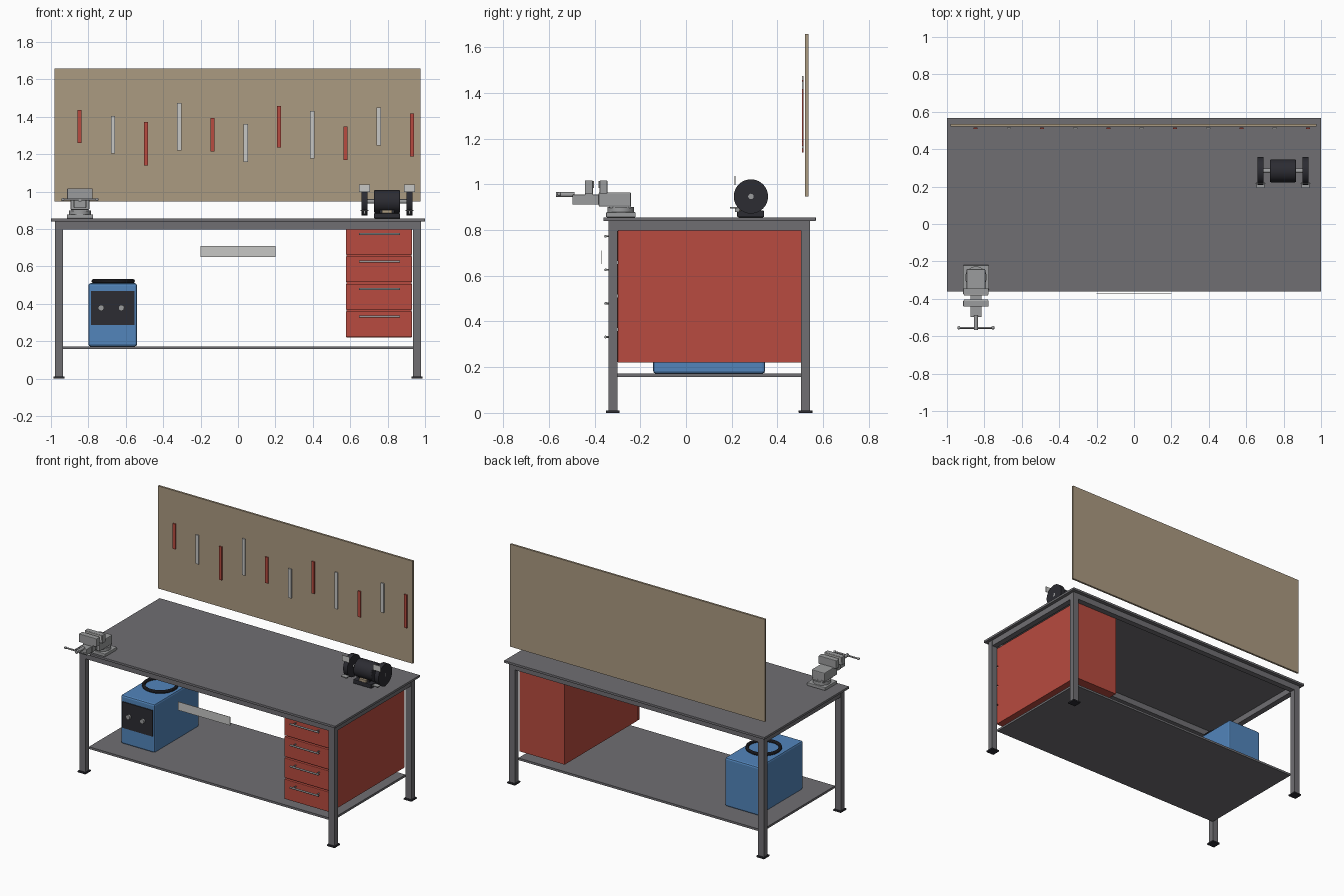
import bpy, math
from mathutils import Vector

if "Cube" in bpy.data.objects:
    bpy.data.objects.remove(bpy.data.objects["Cube"])


def mat(name, r, g, b):
    m = bpy.data.materials.new(name)
    m.diffuse_color = (r, g, b, 1)
    m.use_nodes = True
    m.node_tree.nodes["Principled BSDF"].inputs["Base Color"].default_value = m.diffuse_color
    return m


STEEL = mat("dark steel", 0.16, 0.158, 0.17)
RED = mat("drawer red", 0.48, 0.07, 0.05)
BLUE = mat("machine blue", 0.085, 0.235, 0.50)
TAN = mat("board tan", 0.41, 0.325, 0.22)
LIGHT = mat("light metal", 0.57, 0.57, 0.56)
VISE = mat("vise grey", 0.33, 0.335, 0.34)
BLACK = mat("black", 0.025, 0.025, 0.032)


def finish(o, name, m, bevel=0, smooth=False):
    o.name = name
    o.data.materials.append(m)
    if bevel:
        b = o.modifiers.new("bevel", 'BEVEL')
        b.width, b.segments = bevel, 2
    if smooth:
        bpy.ops.object.shade_smooth_by_angle(angle=math.radians(35))
    return o


def box(name, m, x, y, z, bevel=0):
    """Box from (min, max) ranges."""
    bpy.ops.mesh.primitive_cube_add(size=1)
    o = bpy.context.object
    size = [r[1] - r[0] for r in (x, y, z)]
    mid = Vector([(r[1] + r[0]) / 2 for r in (x, y, z)])
    for v in o.data.vertices:
        v.co = Vector([c * s for c, s in zip(v.co, size)])
    o.location = mid
    return finish(o, name, m, bevel)


def rod(name, m, centre, r, length, axis='Z', sides=32, bevel=0):
    rot = {'X': (0, math.pi / 2, 0), 'Y': (math.pi / 2, 0, 0), 'Z': (0, 0, 0)}[axis]
    bpy.ops.mesh.primitive_cylinder_add(vertices=sides, radius=r, depth=length,
                                        location=centre, rotation=rot)
    return finish(bpy.context.object, name, m, bevel, True)


def ball(name, m, centre, r):
    bpy.ops.mesh.primitive_uv_sphere_add(segments=16, ring_count=8, radius=r, location=centre)
    return finish(bpy.context.object, name, m, 0, True)


# Bench top, legs, feet, apron rails, lower shelf
box("bench_top", STEEL, (-1, 1), (-0.362, 0.568), (0.84, 0.856), 0.002)
for sx, side in ((-1, "left"), (1, "right")):
    for yc, end in ((-0.32, "front"), (0.523, "back")):
        xc = sx * 0.957
        box(f"{end}_{side}_leg", STEEL, (xc - .022, xc + .022), (yc - .02, yc + .02), (0.01, 0.84))
        box(f"{end}_{side}_foot", BLACK, (xc - .03, xc + .03), (yc - .03, yc + .03), (0, 0.011), 0.002)
    box(f"{side}_rail", STEEL, (xc - .02, xc + .02), (-0.3, 0.503), (0.798, 0.84))
for yc, end in ((-0.32, "front"), (0.523, "back")):
    box(f"{end}_rail", STEEL, (-0.935, 0.935), (yc - .02, yc + .02), (0.798, 0.84))
box("lower_shelf", STEEL, (-0.935, 0.935), (-0.3, 0.503), (0.157, 0.172))

# Drawer cabinet
box("drawer_cabinet", RED, (0.58, 0.928), (-0.298, 0.503), (0.22, 0.798))
for i in range(4):
    z = 0.222 + i * 0.147
    box(f"drawer_front_{i+1}", RED, (0.577, 0.93), (-0.318, -0.298), (z, min(z + 0.138, 0.798)), 0.003)
    hz = 0.332 + i * 0.147
    rod(f"drawer_handle_{i+1}", VISE, (0.757, -0.352, hz), 0.006, 0.22, 'X', 12)
    for hx in (0.667, 0.847):
        rod(f"handle_post_{i+1}", VISE, (hx, -0.335, hz), 0.004, 0.036, 'Y', 8)

# Thin plate in front of the bench
box("front_plate", LIGHT, (-0.2, 0.2), (-0.373, -0.3705), (0.651, 0.71))

# Tool board with hanging tools
box("tool_board", TAN, (-0.98, 0.977), (0.521, 0.535), (0.946, 1.658))
spans = [(1.26, 1.435), (1.203, 1.404), (1.14, 1.372), (1.22, 1.473), (1.213, 1.393), (1.157, 1.36),
         (1.236, 1.457), (1.176, 1.43), (1.168, 1.347), (1.247, 1.45), (1.188, 1.418)]
for i, z in enumerate(spans):
    x = -0.847 + i * 0.1777
    box(f"hanging_tool_{i+1}", LIGHT if i % 2 else RED, (x - .011, x + .011), (0.507, 0.515), z)

# Welding machine on the shelf
box("welder_body", BLUE, (-0.8, -0.54), (-0.144, 0.346), (0.172, 0.51), 0.012)
box("welder_panel", BLACK, (-0.787, -0.553), (-0.15, -0.142), (0.287, 0.468))
for x in (-0.732, -0.624):
    rod("welder_knob", VISE, (x, -0.157, 0.378), 0.016, 0.016, 'Y', 20)
bpy.ops.mesh.primitive_torus_add(major_radius=0.105, minor_radius=0.011, major_segments=40,
                                 minor_segments=10, location=(-0.667, 0.1, 0.521))
finish(bpy.context.object, "cable_coil", BLACK, 0, True)

# Vise
VX = -0.845
box("vise_base", VISE, (VX - .07, VX + .07), (-0.35, -0.22), (0.856, 0.878), 0.004)
rod("vise_swivel", VISE, (VX, -0.285, 0.888), 0.058, 0.024)
box("vise_neck", VISE, (VX - .045, VX + .045), (-0.335, -0.24), (0.896, 0.91))
box("vise_body", VISE, (VX - .05, VX + .05), (-0.382, -0.241), (0.902, 0.965), 0.005)
box("vise_slide", VISE, (VX - .03, VX + .03), (-0.497, -0.37), (0.912, 0.955), 0.003)
for y0, y1, end in ((-0.442, -0.408, "front"), (-0.378, -0.344, "rear")):
    box(f"vise_{end}_jaw", VISE, (VX - .068, VX + .068), (y0, y1), (0.96, 1.017), 0.003)
    py = (y1, y1 + .005) if end == "front" else (y0 - .005, y0)
    box(f"vise_{end}_jaw_plate", LIGHT, (VX - .064, VX + .064), py, (0.985, 1.015))
box("vise_front_block", VISE, (VX - .035, VX + .035), (-0.442, -0.408), (0.915, 0.965))
rod("vise_screw", VISE, (VX, -0.528, 0.955), 0.011, 0.08, 'Y', 20)
rod("vise_handle", VISE, (VX, -0.555, 0.957), 0.0055, 0.18, 'X', 12)
for s in (-1, 1):
    ball("vise_handle_knob", VISE, (VX + s * 0.091, -0.555, 0.957), 0.009)

# Bench grinder
GX, GY, GZ = 0.797, 0.284, 0.947
box("grinder_base", BLACK, (GX - .07, GX + .07), (0.224, 0.342), (0.856, 0.885), 0.005)
box("grinder_pedestal", BLACK, (GX - .04, GX + .04), (0.245, 0.322), (0.88, 0.91))
box("grinder_switch", TAN, (GX - .027, GX + .027), (0.226, 0.246), (0.885, 0.902))
rod("grinder_motor", BLACK, (GX, GY, GZ), 0.061, 0.14, 'X', 32, 0.006)
rod("grinder_shaft", VISE, (GX, GY, GZ), 0.012, 0.272, 'X', 16)
for s in (-1, 1):
    x = GX + s * 0.12
    rod("grinder_wheel", BLACK, (x, GY, GZ), 0.075, 0.032, 'X', 40)
    box("eye_shield", LIGHT, (x - .029, x + .029), (0.213, 0.217), (0.997, 1.037))
    box("tool_rest", VISE, (x - .022, x + .022), (0.192, 0.225), (0.895, 0.901))
    box("rest_bracket", VISE, (x - .006, x + .006), (0.215, 0.235), (0.88, 0.9))
